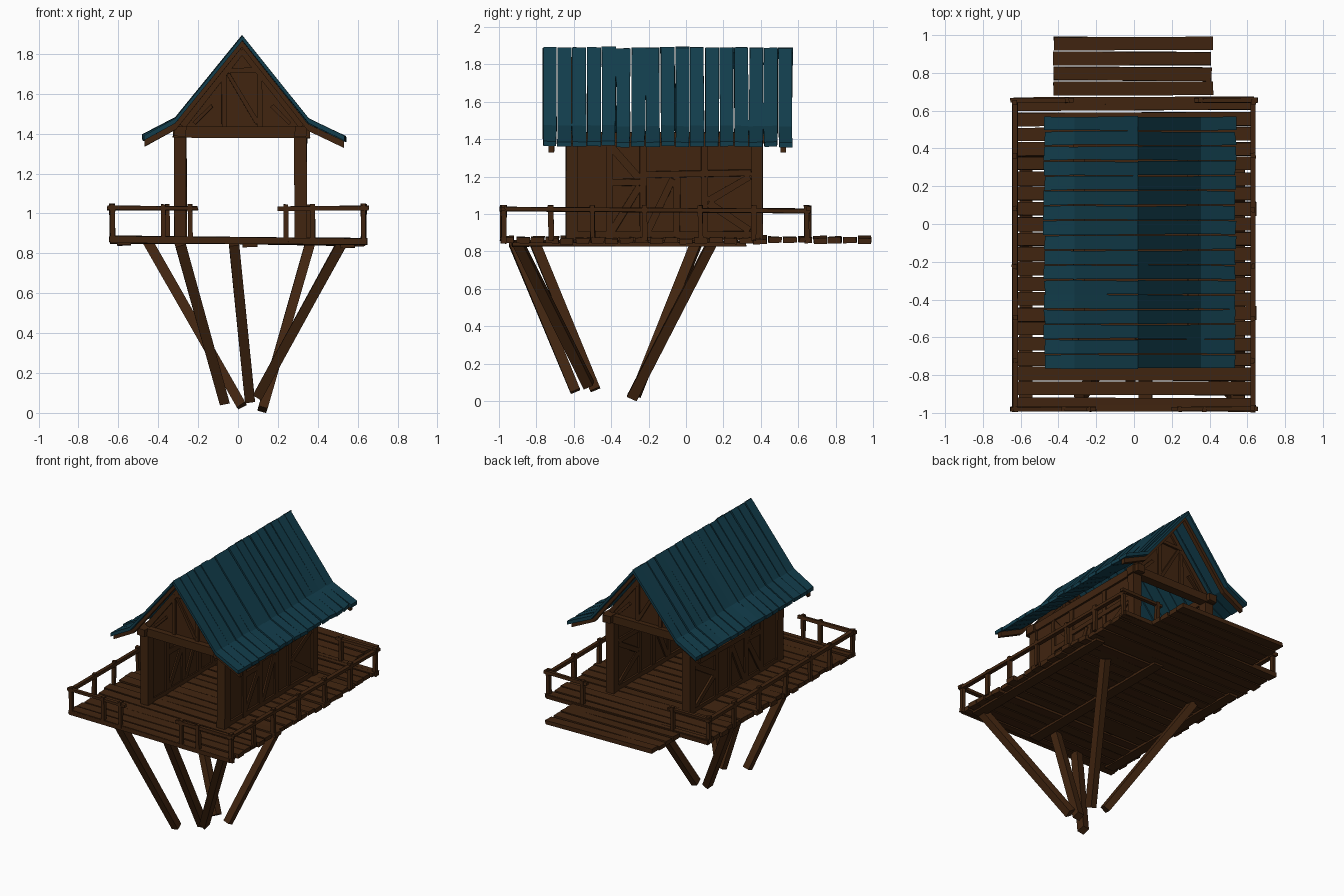
import bpy, bmesh, random
from mathutils import Vector

if "Cube" in bpy.data.objects:
    bpy.data.objects.remove(bpy.data.objects["Cube"])

random.seed(4)
R = random.uniform


def material(name, rgb):
    m = bpy.data.materials.new(name)
    m.diffuse_color = (*rgb, 1)
    m.use_nodes = True
    m.node_tree.nodes["Principled BSDF"].inputs["Base Color"].default_value = m.diffuse_color
    return m


WOOD = material("dark brown wood", (0.052, 0.018, 0.005))
TEAL = material("teal roof boards", (0.006, 0.047, 0.072))
parts = {}


def part(name, mat=WOOD):
    return parts.setdefault(name, (bmesh.new(), mat))[0]


def prism(bm, ring_a, ring_b):
    """Solid between two matching point rings."""
    a = [bm.verts.new(p) for p in ring_a]
    b = [bm.verts.new(p) for p in ring_b]
    n = len(a)
    for i in range(n):
        j = (i + 1) % n
        bm.faces.new((a[i], a[j], b[j], b[i]))
    bm.faces.new(a[::-1])
    bm.faces.new(b)


def beam(name, p, q, w, h, up=(0, 0, 1), jit=0.003):
    """Rough-cut timber from p to q; h is measured along up, w across it."""
    p, q = Vector(p), Vector(q)
    d = (q - p).normalized()
    side = d.cross(Vector(up)).normalized()
    u = side.cross(d)

    def ring(c):
        return [c + side * (sx * w / 2 + R(-jit, jit)) + u * (sz * h / 2 + R(-jit, jit))
                + d * R(-jit, jit) for sx, sz in ((-1, -1), (1, -1), (1, 1), (-1, 1))]
    prism(part(name), ring(p), ring(q))


def deck_z(x):
    return 0.863 - 0.010 * x


# Deck boards running across, and the narrower step boards at the back
for i in range(25):
    y = -0.953 + i * 0.0795
    half = 0.635 if i < 21 else 0.42
    name = "deck_boards" if i < 21 else "back_step_boards"
    a, b = -half + R(-0.01, 0.012), half + R(-0.012, 0.015)
    t = R(-0.005, 0.005)
    beam(name, (a, y + R(-.004, .004), deck_z(a) + t),
         (b, y + R(-.004, .004), deck_z(b) - t), 0.071, 0.03)
# Joists and edge timbers
for x in (-0.57, 0.06, 0.55):
    beam("deck_joists", (x, -0.93, deck_z(x) - 0.02), (x, 0.32, deck_z(x) - 0.022), 0.07, 0.02)
for y in (-0.975, 0.65):
    beam("deck_edge_beams", (-0.645, y, 0.872), (0.645, y, 0.858), 0.03, 0.03)

# Splayed support legs
for p, q in (((-0.29, -0.92, 0.85), (-0.07, -0.59, 0.052)),
             ((-0.02, -0.81, 0.85), (0.06, -0.485, 0.062)),
             ((0.52, -0.90, 0.85), (0.10, -0.52, 0.085)),
             ((0.36, 0.14, 0.85), (0.122, -0.29, 0.016)),
             ((-0.45, 0.06, 0.85), (0.02, -0.27, 0.036))):
    beam("support_legs", p, q, 0.05, 0.055, up=(0, 1, 0))

# Railings: long sides, open in the middle at front and back
for s in (-1, 1):
    x = s * 0.63
    beam("side_rails", (x, -0.995, 1.027), (x, 0.665, 1.017), 0.026, 0.022)
    for y in (-0.975, -0.72, -0.50, -0.22, 0.08, 0.36, 0.645):
        beam("rail_posts", (x, y, 0.86), (x + R(-.005, .005), y + R(-.005, .005), 1.047),
             0.024, 0.026, up=(0, 1, 0))
    for y, inner, posts in ((-0.98, 0.20, (0.24, 0.375)), (0.655, 0.32, (0.355,))):
        beam("end_rails", (s * 0.655, y, 1.027), (s * inner, y, 1.025), 0.024, 0.02)
        for px in posts:
            beam("rail_posts", (s * px, y, 0.86), (s * px, y, 1.045), 0.024, 0.026, up=(0, 1, 0))

# Side walls: panel, corner posts, wall plate, battens and braces on both faces
for x in (-0.29, 0.315):
    beam("wall_panels", (x, -0.60, 1.13), (x, 0.38, 1.13), 0.03, 0.54, jit=0)
    for y in (-0.61, 0.38):
        beam("corner_posts", (x, y, 0.86), (x, y, 1.40), 0.062, 0.062, up=(0, 1, 0))
    beam("wall_plates", (x, -0.68, 1.41), (x, 0.45, 1.41), 0.06, 0.05)
    for face in (-1, 1):
        fx = x + face * 0.018
        for y0, z0, y1, z1 in ((-0.41, 0.87, -0.41, 1.39), (-0.23, 0.87, -0.23, 1.39),
                               (-0.05, 0.87, -0.05, 1.20), (0.10, 0.87, 0.10, 1.39),
                               (-0.40, 1.17, -0.24, 1.17), (-0.22, 1.21, 0.35, 1.22),
                               (-0.58, 0.89, 0.35, 0.89), (-0.40, 1.36, -0.25, 1.19),
                               (0.12, 1.07, 0.34, 1.20), (0.34, 0.91, 0.12, 1.06),
                               (-0.40, 0.90, -0.25, 1.15), (-0.21, 0.90, -0.07, 1.19)):
            beam("wall_battens", (fx, y0, z0), (fx, y1, z1), 0.036, 0.016, up=(1, 0, 0))

# Gables at both ends: infill, tie beam and timber framing
for y, out in ((-0.60, -1), (0.37, 1)):
    tri = ((-0.31, 1.42), (0.35, 1.42), (0.02, 1.84))
    prism(part("gable_infill"), [(x, y - 0.012, z) for x, z in tri],
          [(x, y + 0.012, z) for x, z in tri])
    beam("tie_beams", (-0.325, y + out * 0.02, 1.41), (0.36, y + out * 0.02, 1.405), 0.065, 0.055)
    for x0, z0, x1, z1, w in ((-0.07, 1.43, -0.07, 1.72, .025), (0.11, 1.43, 0.11, 1.72, .025),
                              (-0.07, 1.715, 0.11, 1.72, .025), (-0.05, 1.70, 0.10, 1.45, .022),
                              (-0.28, 1.44, 0.02, 1.82, .035), (0.32, 1.44, 0.02, 1.82, .035),
                              (-0.22, 1.45, -0.13, 1.54, .02), (0.26, 1.45, 0.17, 1.54, .02)):
        beam("gable_framing", (x0, y, z0), (x1, y, z1), w, 0.05, up=(0, 1, 0))


def roof_strip(bm, outline, y0, y1, thick, j):
    """Bent board following the roof slope, between y0 and y1."""
    def ring(y):
        e = R(-j, j)
        top = [Vector((x + (e if k == 2 else 0), y + R(-j, j) * .6, z - e * .4))
               for k, (x, z) in enumerate(outline)]
        return top + [p - Vector((0, 0, thick)) for p in reversed(top)]
    prism(bm, ring(y0), ring(y1))


# Roof: 17 boards each side with a flared eave, plus bargeboards under both ends
for outline in (((0.02, 1.89), (-0.315, 1.478), (-0.475, 1.392)),
                ((0.02, 1.89), (0.355, 1.472), (0.538, 1.386))):
    for i in range(17):
        y = -0.768 + i * 0.0788
        drop = R(-0.004, 0.004)
        roof_strip(part("roof_boards", TEAL), [(x, z + drop) for x, z in outline],
                   y + 0.003, y + 0.0755, 0.025, 0.006)
    under = [(x * 0.985, z - 0.022) for x, z in outline]
    for y in (-0.735, 0.505):
        roof_strip(part("bargeboards"), under, y, y + 0.03, 0.035, 0.002)

# Turn every part into an object
for name, (bm, mat) in parts.items():
    bmesh.ops.recalc_face_normals(bm, faces=bm.faces)
    me = bpy.data.meshes.new(name)
    bm.to_mesh(me)
    bm.free()
    me.materials.append(mat)
    bpy.context.collection.objects.link(bpy.data.objects.new(name, me))
